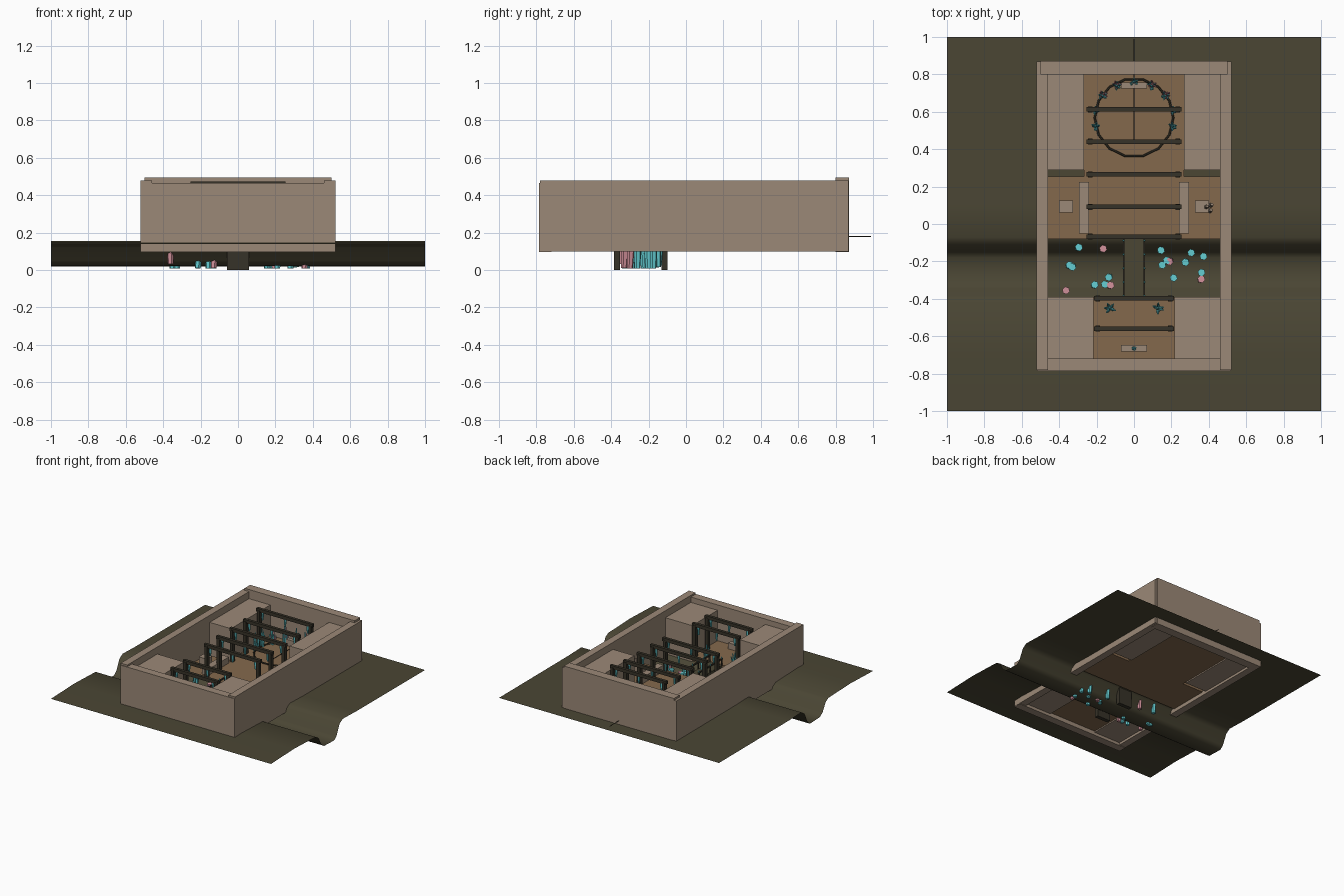
import bpy, bmesh, math, random
from mathutils import Vector

random.seed(4)
if "Cube" in bpy.data.objects:
    bpy.data.objects.remove(bpy.data.objects["Cube"])


def material(name, rgb):
    m = bpy.data.materials.new(name)
    m.use_nodes = True
    m.diffuse_color = (*rgb, 1)
    m.node_tree.nodes["Principled BSDF"].inputs["Base Color"].default_value = (*rgb, 1)
    return m


EARTH = material("dark olive earth", (0.069, 0.061, 0.034))
STONE = material("tan stone", (0.33, 0.25, 0.185))
FLOOR = material("brown floor", (0.231, 0.141, 0.073))
WOOD = material("dark timber", (0.037, 0.032, 0.021))
CYAN = material("cyan crystal", (0.127, 0.61, 0.645))
PINK = material("pink crystal", (0.645, 0.283, 0.328))


def finish(name, bm, mat):
    me = bpy.data.meshes.new(name)
    bm.to_mesh(me)
    bm.free()
    me.materials.append(mat)
    ob = bpy.data.objects.new(name, me)
    bpy.context.collection.objects.link(ob)
    return ob


def box(name, x, y, z, mat):
    """Box from (min, max) pairs on each axis."""
    bm = bmesh.new()
    bmesh.ops.create_cube(bm, size=1)
    for v in bm.verts:
        v.co = [r[0] if c < 0 else r[1] for c, r in zip(v.co, (x, y, z))]
    return finish(name, bm, mat)


def pair(name, x, y, z, mat):
    box("left_" + name, x, y, z, mat)
    box("right_" + name, (-x[1], -x[0]), y, z, mat)


def rod(bm, a, b, r1, r2, sides=6):
    """Tapered prism between two points."""
    a, b = Vector(a), Vector(b)
    made = bmesh.ops.create_cone(bm, cap_ends=True, segments=sides, radius1=r1,
                                 radius2=r2, depth=(b - a).length)
    turn = (b - a).to_track_quat("Z", "Y")
    for v in made["verts"]:
        v.co = turn @ v.co + (a + b) / 2


def crystal_cluster(name, x, y, z, height, mat, spread=0.022):
    bm = bmesh.new()
    rod(bm, (x, y, z), (x, y, z + height), 0.011, 0.004)
    for i in range(5):
        a = i * math.tau / 5 + random.random()
        top = height * random.uniform(0.5, 0.85)
        dx, dy = math.cos(a) * spread, math.sin(a) * spread
        rod(bm, (x + dx * 0.4, y + dy * 0.4, z), (x + dx, y + dy, z + top), 0.009, 0.003)
    finish(name, bm, mat)


# Ground sheet with a channel running across it
PROFILE = [(-1, 0.14), (-0.7, 0.15), (-0.42, 0.14), (-0.385, 0.12), (-0.345, 0.05),
           (-0.31, 0.025), (-0.18, 0.02), (-0.15, 0.045), (-0.11, 0.13),
           (-0.07, 0.155), (0.1, 0.15), (1, 0.148)]
bm = bmesh.new()
rows = [[bm.verts.new((x, y, z)) for x in (-1, 1)] for y, z in PROFILE]
for a, b in zip(rows, rows[1:]):
    bm.faces.new((a[0], a[1], b[1], b[0]))
ground = finish("ground", bm, EARTH)
for p in ground.data.polygons:
    p.use_smooth = True


def ground_height(y):
    for (y0, z0), (y1, z1) in zip(PROFILE, PROFILE[1:]):
        if y <= y1:
            return z0 + (z1 - z0) * (y - y0) / (y1 - y0)


# Outer walls
pair("side_wall", (0.46, 0.52), (-0.78, 0.868), (0.1, 0.478), STONE)
box("front_wall", (-0.518, 0.518), (-0.785, -0.72), (0.096, 0.464), STONE)
box("back_wall", (-0.5, 0.5), (0.8, 0.872), (0.096, 0.495), STONE)

# Solid corner masses that narrow the rooms
pair("back_mass", (0.267, 0.46), (0.29, 0.8), (0.12, 0.42), STONE)
pair("front_mass", (0.217, 0.46), (-0.72, -0.39), (0.12, 0.42), STONE)

# Floors
box("hall_floor", (-0.46, 0.46), (-0.08, 0.255), (0.13, 0.17), FLOOR)
box("back_floor", (-0.267, 0.267), (0.255, 0.8), (0.13, 0.17), FLOOR)
box("front_floor", (-0.217, 0.217), (-0.72, -0.39), (0.13, 0.17), FLOOR)

# Benches, plinths and slabs
pair("bench", (0.24, 0.293), (-0.05, 0.225), (0.17, 0.22), STONE)
pair("plinth", (0.325, 0.4), (0.062, 0.125), (0.17, 0.24), STONE)
box("front_slab", (-0.07, 0.07), (-0.682, -0.648), (0.17, 0.22), STONE)
box("back_slab", (-0.07, 0.07), (0.725, 0.757), (0.17, 0.22), STONE)
bm = bmesh.new()
for dx, dy, h in ((0, 0, 0.05), (0.025, 0.01, 0.04), (0.02, -0.02, 0.03)):
    rod(bm, (0.385 + dx, 0.09 + dy, 0.22), (0.392 + dx, 0.095 + dy, 0.24 + h), 0.014, 0.008)
finish("carved_relic", bm, STONE)

# Timber frames with small hanging crystals
FRAMES = [(0.613, 0.255, 0.474), (0.44, 0.255, 0.45), (0.265, 0.255, 0.445),
          (0.092, 0.255, 0.445), (-0.067, 0.255, 0.44),
          (-0.398, 0.215, 0.445), (-0.56, 0.215, 0.445)]
for i, (y, w, top) in enumerate(FRAMES, 1):
    box(f"frame_{i}_beam", (-w, w), (y - 0.012, y + 0.012), (top - 0.027, top), WOOD)
    pair(f"frame_{i}_post", (w - 0.032, w - 0.008), (y - 0.016, y + 0.016),
         (0.15, top - 0.015), WOOD)
    bm = bmesh.new()
    for x in (-w + 0.05, 0, w - 0.05):
        rod(bm, (x, y, top - 0.09), (x, y, top - 0.027), 0.006, 0.011)
    finish(f"frame_{i}_hanging_crystals", bm, CYAN)

# Bridge with abutments, rails and studs
box("bridge_deck", (-0.055, 0.055), (-0.395, -0.08), (0.145, 0.168), EARTH)
for name, y in (("front", (-0.385, -0.353)), ("back", (-0.132, -0.1))):
    box(f"bridge_{name}_abutment", (-0.06, 0.06), y, (0, 0.15), WOOD)
pair("bridge_rail", (0.05, 0.06), (-0.395, -0.08), (0.215, 0.226), WOOD)
studs = bmesh.new()
for i in range(5):
    y = -0.385 + i * 0.074
    pair(f"bridge_post_{i + 1}", (0.05, 0.06), (y - 0.005, y + 0.005), (0.165, 0.217), WOOD)
    for x in (-0.055, 0.055):
        rod(studs, (x, y, 0.226), (x, y, 0.238), 0.006, 0.003)
finish("bridge_studs", studs, CYAN)

# Ring on the back floor and the cable leading out through the wall
bpy.ops.mesh.primitive_torus_add(major_segments=14, minor_segments=6, major_radius=0.21,
                                 minor_radius=0.006, location=(0, 0.568, 0.176))
ring = bpy.context.object
ring.name = "floor_ring"
ring.data.materials.append(WOOD)
bm = bmesh.new()
rod(bm, (0, 0.43, 0.18), (0, 0.99, 0.178), 0.0025, 0.0025)
finish("cable", bm, WOOD)

# Crystal clusters around the back half of the ring
for i in range(9):
    a = math.radians(-14 + i * 26)
    a = min(max(a, math.radians(-14)), math.radians(194))
    x, y = 0.212 * math.cos(a), 0.568 + 0.19 * math.sin(a)
    crystal_cluster(f"ring_crystals_{i + 1}", x, y, 0.165, 0.15, CYAN)
    if i in (2, 3, 5, 6):
        crystal_cluster(f"ring_pink_crystals_{i + 1}", x + 0.004, y + 0.008, 0.165, 0.14, PINK)

# Clusters in the front room
for side, x in (("left", 0.128), ("right", -0.128)):
    crystal_cluster(f"{side}_front_crystals", x, -0.452, 0.165, 0.1, CYAN, 0.03)
crystal_cluster("slab_crystals", 0, -0.665, 0.21, 0.04, CYAN, 0.01)

# Loose crystals standing in the channel
LOOSE_CYAN = [(-0.3, -0.13), (-0.325, -0.225), (-0.35, -0.225), (-0.215, -0.33),
              (-0.158, -0.325), (-0.13, -0.28), (0.14, -0.145), (0.155, -0.215),
              (0.17, -0.2), (0.21, -0.29), (0.28, -0.2), (0.31, -0.15),
              (0.37, -0.175), (0.36, -0.26)]
LOOSE_PINK = [(-0.168, -0.135), (-0.13, -0.332), (-0.36, -0.352), (0.195, -0.195),
              (0.355, -0.3)]
for name, spots, mat in (("cyan", LOOSE_CYAN, CYAN), ("pink", LOOSE_PINK, PINK)):
    bm = bmesh.new()
    for x, y in spots:
        z = max(0.008, ground_height(y) - 0.03)
        lean = random.uniform(-0.006, 0.006)
        rod(bm, (x, y, z), (x + lean, y + lean, z + 0.11), 0.016, 0.021)
    finish(f"channel_{name}_crystals", bm, mat)
